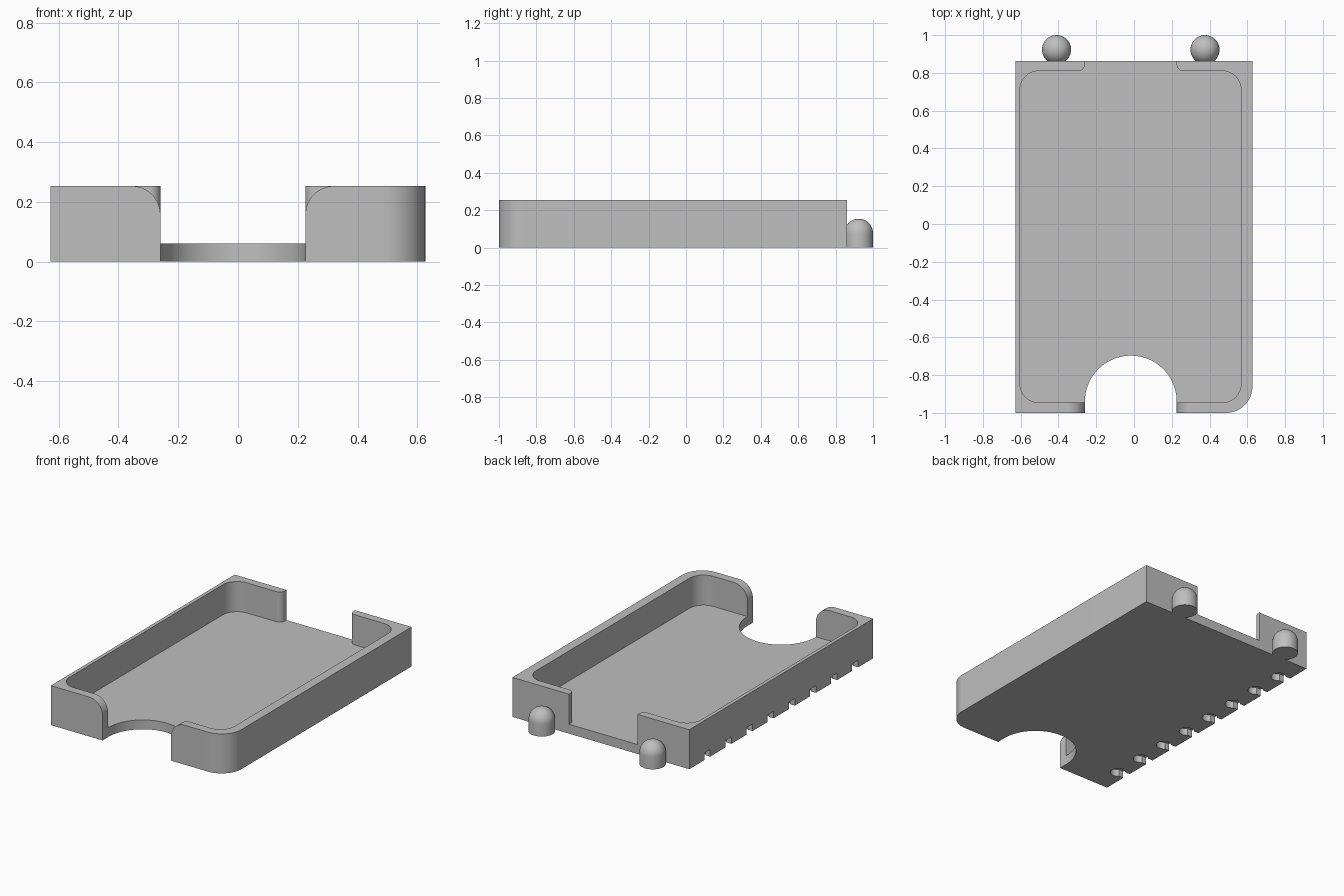
import bpy, bmesh
from math import sin, cos, pi, asin
from mathutils import Vector, Matrix

cube = bpy.data.objects.get("Cube")
if cube:
    bpy.data.objects.remove(cube, do_unlink=True)

grey = bpy.data.materials.new("plain grey")
grey.use_nodes = True
grey.diffuse_color = (0.52, 0.52, 0.52, 1)
grey.node_tree.nodes["Principled BSDF"].inputs["Base Color"].default_value = grey.diffuse_color


def add(name, bm):
    bmesh.ops.recalc_face_normals(bm, faces=bm.faces)
    mesh = bpy.data.meshes.new(name)
    bm.to_mesh(mesh)
    bm.free()
    mesh.materials.append(grey)
    ob = bpy.data.objects.new(name, mesh)
    bpy.context.collection.objects.link(ob)
    return ob


def rounded(corners, steps=20):
    """Outline through (x, y, radius) right-angle corners, each one filleted."""
    out = []
    for i, (x, y, r) in enumerate(corners):
        p = Vector((x, y))
        if r == 0:
            out.append(p)
            continue
        a = (Vector(corners[i - 1][:2]) - p).normalized() * r
        b = (Vector(corners[(i + 1) % len(corners)][:2]) - p).normalized() * r
        for k in range(steps + 1):
            t = k / steps * pi / 2
            out.append(p + a * (1 - sin(t)) + b * (1 - cos(t)))
    return out


def prism(name, outline, low, high, upright=False):
    """Extrude an outline along z, or along y when it is drawn upright."""
    bm = bmesh.new()
    place = (lambda p: (p[0], low, p[1])) if upright else (lambda p: (p[0], p[1], low))
    face = bm.faces.new([bm.verts.new(place(p)) for p in outline])
    res = bmesh.ops.extrude_face_region(bm, geom=[face])
    moved = [v for v in res["geom"] if isinstance(v, bmesh.types.BMVert)]
    step = high - low
    bmesh.ops.translate(bm, verts=moved, vec=(0, step, 0) if upright else (0, 0, step))
    return add(name, bm)


def cut(target, cutter):
    cutter.hide_render = True
    mod = target.modifiers.new("cut", "BOOLEAN")
    mod.operation, mod.solver, mod.object = "DIFFERENCE", "EXACT", cutter
    activate(target)
    bpy.ops.object.modifier_apply(modifier=mod.name)
    bpy.data.objects.remove(cutter, do_unlink=True)


def activate(ob):
    bpy.ops.object.select_all(action="DESELECT")
    ob.select_set(True)
    bpy.context.view_layer.objects.active = ob


def smooth(ob):
    activate(ob)
    bpy.ops.object.shade_smooth_by_angle(angle=pi / 6)


W, BACK, H, FLOOR = 0.627, 0.862, 0.253, 0.06
GL, GR = -0.26, 0.226          # sides of the front and back openings

# Tray block with one rounded front corner
tray = prism("tray", rounded([(-W, -1, 0), (W, -1, 0.14), (W, BACK, 0), (-W, BACK, 0)]), 0, H)

# Pocket that runs out through the back opening
pocket = [(-0.604, -0.945, 0.1), (0.567, -0.945, 0.1), (0.567, 0.81, 0.1), (GR, 0.81, 0.035),
          (GR, 1, 0), (GL, 1, 0), (GL, 0.81, 0.035), (-0.604, 0.81, 0.1)]
cut(tray, prism("pocket_cutter", rounded(pocket), FLOOR, 0.5))

# Round thumb notch through the floor and the front wall
r = (GR - GL) / 2
notch = [(GL, -1.2, 0), (GR, -1.2, 0), (GR, -0.94 + r, r * 0.999), (GL, -0.94 + r, r * 0.999)]
cut(tray, prism("notch_cutter", rounded(notch, 32), -0.2, 0.5))

# Rounded upper ends of the front wall beside the notch
f = 0.095
for side, x in ((-1, GL), (1, GR)):
    arc = [(x + side * f * (1 - cos(k * pi / 40)), H - f * (1 - sin(k * pi / 40))) for k in range(21)]
    edge = arc + [(x + side * f, H + 0.1), (x - side * 0.05, H + 0.1), (x - side * 0.05, H - f)]
    cut(tray, prism("fillet_cutter", edge, -1.1, -0.93, upright=True))

# Keyhole sockets under the right edge
R, HALF, CX = 0.045, 0.03, -0.56
start = pi - asin(HALF / R)
for i in range(8):
    cy = 0.68 - i * 0.214
    hole = [(CX + R * cos(start * (1 - k / 12)), cy + R * sin(start * (1 - k / 12))) for k in range(25)]
    hole += [(-0.7, cy - HALF), (-0.7, cy + HALF)]
    cut(tray, prism("socket_cutter", hole, -0.1, 0.045))
smooth(tray)

# Domed pegs on the back
K = 0.077
for name, x in (("right_peg", -0.41), ("left_peg", 0.376)):
    bm = bmesh.new()
    profile = [(0, 0), (K, 0)] + [(K * cos(k * pi / 24), K + K * sin(k * pi / 24)) for k in range(13)]
    verts = [bm.verts.new((a, 0, z)) for a, z in profile]
    edges = [bm.edges.new(pair) for pair in zip(verts, verts[1:])]
    bmesh.ops.spin(bm, geom=verts + edges, cent=(0, 0, 0), axis=(0, 0, 1), angle=2 * pi, steps=40)
    bmesh.ops.remove_doubles(bm, verts=bm.verts, dist=0.0005)
    bmesh.ops.transform(bm, matrix=Matrix.Translation((x, 1 - K, 0)), verts=bm.verts)
    smooth(add(name, bm))
